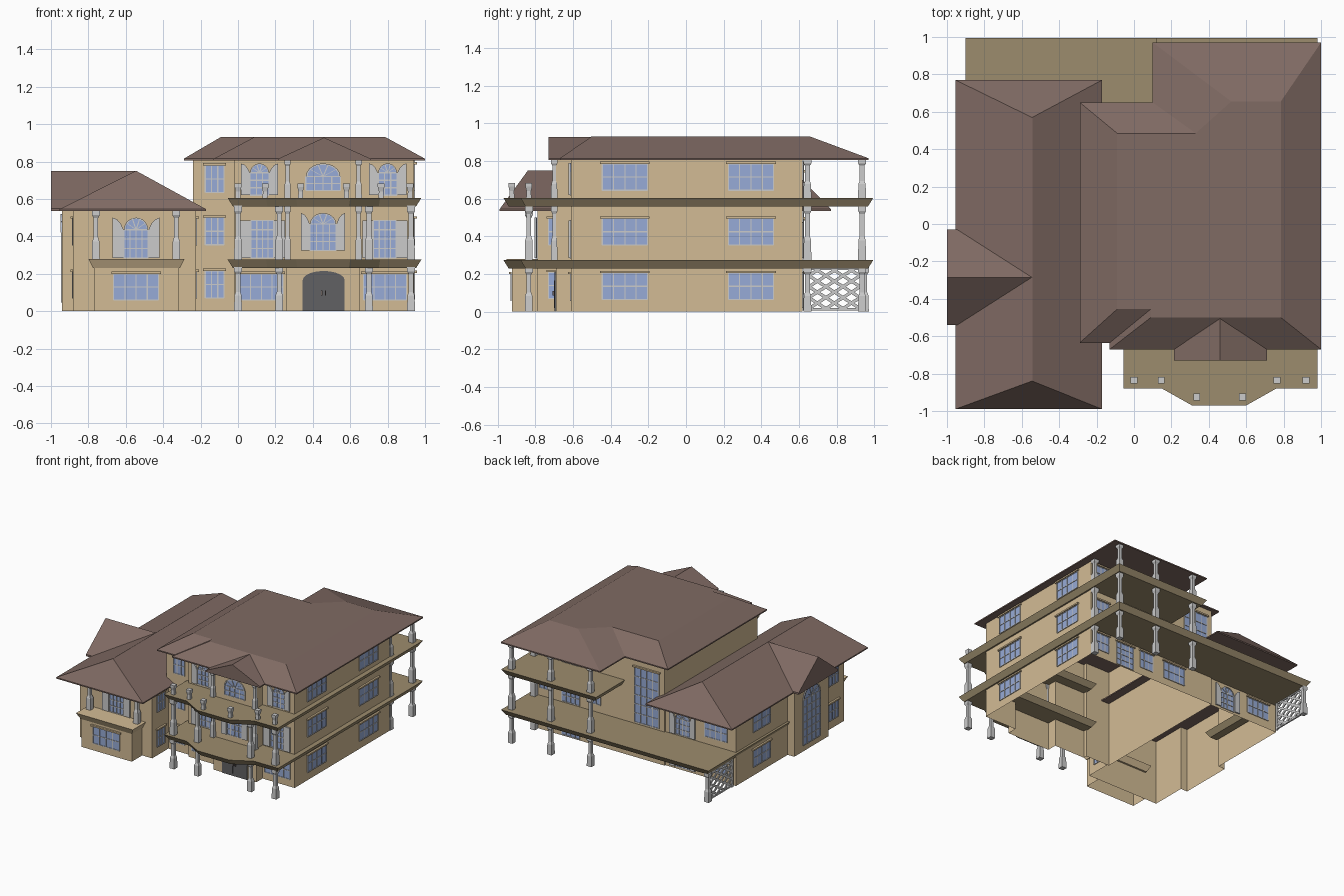
import bpy, bmesh, math
from mathutils import Matrix, Vector

if "Cube" in bpy.data.objects:
    bpy.data.objects.remove(bpy.data.objects["Cube"])

parts = {}
COL = {'wall': (.65, .50, .30), 'roof': (.215, .145, .125), 'deck': (.335, .265, .155),
       'glass': (.31, .41, .68), 'dark': (.12, .12, .125), 'trim': (.15, .12, .11)}


def bm_of(name, mat=None):
    if name not in parts:
        parts[name] = (bmesh.new(), mat)
    return parts[name][0]


def loft(name, mat, a, za, b, zb, caps='bt'):
    """Join a lower outline to an upper outline."""
    bm = bm_of(name, mat)
    lo = [bm.verts.new((x, y, za)) for x, y in a]
    hi = [bm.verts.new((x, y, zb)) for x, y in b]
    n = len(a)
    for i in range(n):
        j = (i + 1) % n
        bm.faces.new((lo[i], lo[j], hi[j], hi[i]))
    if 'b' in caps:
        bm.faces.new(lo[::-1])
    if 't' in caps:
        bm.faces.new(hi)


def prism(name, mat, M, pts, d0, d1):
    """Extrude a (u, v) wall outline from depth d0 to d1 outward."""
    bm = bm_of(name, mat)
    a = [bm.verts.new(M @ Vector((u, -d0, v))) for u, v in pts]
    b = [bm.verts.new(M @ Vector((u, -d1, v))) for u, v in pts]
    n = len(pts)
    for i in range(n):
        j = (i + 1) % n
        bm.faces.new((a[i], a[j], b[j], b[i]))
    bm.faces.new(a[::-1])
    bm.faces.new(b)


def rect(x0, y0, x1, y1):
    return [(x0, y0), (x1, y0), (x1, y1), (x0, y1)]


def inset(poly, d):
    out = []
    for i, p in enumerate(poly):
        p0, p, p1 = Vector(poly[i - 1]), Vector(p), Vector(poly[(i + 1) % len(poly)])
        e, f = (p - p0).normalized(), (p1 - p).normalized()
        n, m = Vector((-e.y, e.x)), Vector((-f.y, f.x))
        out.append(tuple(p + (n + m) * d / (1 + n.dot(m))))
    return out


def at(x, y, z, side):
    ang = {'F': 0, 'R': math.pi / 2, 'B': math.pi, 'L': -math.pi / 2}[side]
    return Matrix.Translation((x, y, z)) @ Matrix.Rotation(ang, 4, 'Z')


def arch(w, h, r, n=10):
    pts = [(-w / 2, 0), (w / 2, 0)]
    return pts + [(w / 2 * math.cos(math.pi * i / n), h - r + r * math.sin(math.pi * i / n)) for i in range(n + 1)]


def window(x, y, z, side, w, h, cols=4, rows=2, rise=0, shutter=0):
    M = at(x, y, z, side)
    t = .006
    spring = h - rise
    shape = arch(w, h, rise) if rise else rect(-w / 2, 0, w / 2, h)
    prism('window_glass', 'glass', M, shape, .001, .003)
    bar = lambda u0, v0, u1, v1, d=.007: prism('window_frames', None, M, rect(u0, v0, u1, v1), .001, d)
    for i in range(cols + 1):
        u = -w / 2 + w * i / cols
        bar(u - t / 2, 0, u + t / 2, spring)
    for i in range(rows + 1):
        v = spring * i / rows
        bar(-w / 2, v - t / 2, w / 2, v + t / 2)
    if rise:
        edge = shape[2:]
        for p, q in zip(edge, edge[1:]):
            k = lambda s: (s[0] * .90, spring + (s[1] - spring) * .90)
            prism('window_frames', None, M, [p, q, k(q), k(p)], .001, .009)
        for p in edge[2:-2:2]:
            prism('window_frames', None, M, [(-.003, spring), (.003, spring), (p[0] + .003, p[1]), (p[0] - .003, p[1])], .001, .007)
    elif not shutter:
        prism('window_lintels', 'wall', M, rect(-w / 2 - .012, h, w / 2 + .012, h + .012), .001, .016)
    # open shutter leaves
    if shutter:
        for s in (-1, 1):
            a, b = s * (w / 2 + .002), s * (w / 2 + shutter)
            pts = [(a, 0), (b, 0), (b, h)]
            if rise:
                pts += [(a + (b - a) * .6, h - rise * .15), (a + (b - a) * .25, h - rise * .5)]
            pts.append((a, spring))
            prism('shutters', None, M, pts, .003, .014)


def column(x, y, z0, z1, r=.021):
    prof = [(0, 1), (.36, .92), (.44, .6), (.84, .6), (.90, 1), (1, 1)]
    sq = lambda k: rect(x - r * k, y - r * k, x + r * k, y + r * k)
    h = z1 - z0
    for i, ((fa, ka), (fb, kb)) in enumerate(zip(prof, prof[1:])):
        loft('columns', None, sq(ka), z0 + fa * h, sq(kb), z0 + fb * h,
             'b' if i == 0 else 't' if i == len(prof) - 2 else '')


# walls
main = [(-.24, -.58), (-.02, -.58), (-.02, -.61), (.26, -.61), (.26, -.69), (.65, -.69),
        (.65, -.61), (.94, -.61), (.94, .62), (-.24, .62)]
loft('main_walls', 'wall', main, 0, main, .812, '')
wing = [(-.88, -.79), (-.225, -.79), (-.225, -.58), (-.24, -.58), (-.24, .61), (-.88, .61),
        (-.88, -.06), (-.94, -.06), (-.94, -.50), (-.88, -.50)]
loft('wing_walls', 'wall', wing, 0, wing, .545, '')
box = rect(-.77, -.925, -.315, -.79)
loft('front_bay', 'wall', box, 0, box, .24, '')

# decks with flared edges
front = [(-.055, -.5), (-.055, -.88), (.15, -.88), (.31, -.97), (.60, -.97), (.76, -.88), (.98, -.88), (.98, .995)]
lower = front + [(-.90, .995), (-.90, -.1), (-.78, -.1), (-.78, .5), (.85, .5), (.85, -.5)]
upper = front + [(.12, .995), (.12, .5), (.85, .5), (.85, -.5)]
for nm, poly, z in (('lower_deck', lower, .23), ('upper_deck', upper, .56)):
    loft(nm, 'deck', inset(poly, .028), z, poly, z + .045)
ledge = rect(-.80, -.955, -.285, -.75)
loft('front_bay_ledge', 'wall', inset(ledge, .025), .23, ledge, .28)

# main roof
eave = [(-.29, -.635), (-.13, -.635), (-.13, -.67), (1, -.67), (1, .97), (.1, .97), (.1, .65), (-.29, .65)]
top = [(-.09, -.455), (.09, -.455), (.09, -.5), (.785, -.5), (.785, .655), (.52, .655), (.33, .485), (-.09, .485)]
loft('main_roof', 'roof', eave, .805, eave, .815, 'b')
loft('main_roof', 'roof', eave, .815, top, .932, 't')
prism('entry_gable', 'roof', at(0, 0, 0, 'F'), [(.215, .805), (.71, .805), (.71, .815), (.46, .928), (.215, .815)], .50, .73)

# wing roof
we = rect(-.955, -.99, -.17, .77)
wr = [(-.546, -.84), (-.544, -.84), (-.544, .57), (-.546, .57)]
loft('wing_roof', 'roof', we, .535, we, .545, 'b')
loft('wing_roof', 'roof', we, .545, wr, .75, 't')
prism('side_gable', 'roof', at(-.545, -.285, 0, 'L'),
      [(-.255, .535), (.255, .535), (.255, .55), (0, .75), (-.255, .55)], 0, .455)

# columns
for x in (0, .22, .70, .925):
    column(x, -.835, 0, .235)
    column(x, -.835, .275, .565)
for x in (.925, .57, .21):
    for z0, z1 in ((0, .235), (.275, .565), (.605, .808)):
        column(x, .935, z0, z1)
for z0, z1 in ((0, .235), (.275, .565), (.605, .808)):
    column(.925, .645, z0, z1)
for x in (.265, .645):
    column(x, -.70, .275, .565, .017)
    column(x, -.70, .605, .808, .017)
for x in (-.76, -.33):
    column(x, -.835, .278, .54)
column(-.865, .95, 0, .235)

# railing posts on the upper deck
for x, y in ((0, -.835), (.145, -.835), (.335, -.925), (.58, -.925), (.765, -.835), (.92, -.835)):
    for r, q, z0, z1 in ((.014, .012, .60, .64), (.012, .018, .64, .665), (.018, .018, .665, .683)):
        loft('railing_posts', None, rect(x - r, y - r, x + r, y + r), z0, rect(x - q, y - q, x + q, y + q), z1)

# lattice screen at the back left end
L = at(-.865, 0, 0, 'L')
y0, y1, z0, z1, sl = .64, .935, .015, .225, .64
for s in (-1, 1):
    for i in range(7):
        c = -.165 + i * .058 if s > 0 else .025 + i * .058
        f = lambda y: s * sl * (y - y0) + c
        ya, yb = sorted(((z0 - c) / (s * sl) + y0, (z1 - c) / (s * sl) + y0))
        ya, yb = max(ya, y0), min(yb, y1)
        if yb - ya > .01:
            prism('lattice', None, L, [(-ya, f(ya) - .010), (-yb, f(yb) - .010), (-yb, f(yb) + .010), (-ya, f(ya) + .010)], -.004, .004)
for r in (rect(-y1, z0 - .008, -y0, z0 + .004), rect(-y1, z1 - .004, -y0, z1 + .008), rect(-y0 - .008, 0, -y0 + .008, .23)):
    prism('lattice', None, L, r, -.006, .006)

# right side windows
for y in (-.325, .345):
    for z in (.065, .355, .645):
        window(.94, y, z, 'R', .24, .14)

# front windows
for x in (.125, .785):
    window(x, -.61, .06, 'F', .23, .14)
for x in (.13, .785):
    window(x, -.61, .285, 'F', .12, .20, 4, 4, 0, .06)
for x in (.115, .80):
    window(x, -.61, .62, 'F', .10, .17, 3, 3, .05, .05)
window(.455, -.69, .325, 'F', .14, .20, 4, 3, .06, .048)
window(.455, -.69, .645, 'F', .185, .145, 4, 2, .07)
for z in (.07, .355, .635):
    window(-.125, -.58, z, 'F', .10, .145, 3, 2)
window(-.545, -.925, .06, 'F', .24, .14)
window(-.545, -.79, .285, 'F', .13, .215, 4, 3, .065, .06)

# entry door
D = at(.458, -.69, 0, 'F')
prism('entry_door', 'dark', D, arch(.225, .215, .05), .001, .008)
for s in (-1, 1):
    prism('door_panels', 'dark', D, rect(s * .055 - .04, .02, s * .055 + .04, .165), .001, .011)
    prism('door_handles', 'trim', D, rect(s * .010 - .003, .085, s * .010 + .003, .11), .001, .018)

# wing side windows
window(-.94, -.28, .05, 'L', .22, .47, 4, 6, .10)
for z in (.07, .355):
    window(-.88, .28, z, 'L', .22, .14)
    window(-.88, -.65, z, 'L', .12, .14, 3, 2)
    window(-.225, -.68, z, 'R', .10, .14, 3, 2)

# back windows and terrace doors
for z, h in ((.01, .19), (.285, .20), (.61, .17)):
    window(.61, .62, z, 'B', .16, h, 4, 4)
    for x in (.83, .40):
        window(x, .62, z + .055, 'B', .12, h - .05, 3, 2)
window(.13, .62, .06, 'B', .2, .14)
window(-.08, .62, .29, 'B', .22, .45, 4, 6)
for z in (.02, .285):
    window(-.40, .61, z, 'B', .13, .19, 4, 3, .06, .05)
    window(-.70, .61, z + .05, 'B', .2, .13)

# turn every part into an object
for name, (bm, mat) in parts.items():
    bmesh.ops.remove_doubles(bm, verts=bm.verts, dist=.00001)
    bmesh.ops.recalc_face_normals(bm, faces=bm.faces)
    me = bpy.data.meshes.new(name)
    bm.to_mesh(me)
    bm.free()
    ob = bpy.data.objects.new(name, me)
    bpy.context.collection.objects.link(ob)
    if mat:
        m = bpy.data.materials.get(mat) or bpy.data.materials.new(mat)
        m.diffuse_color = (*COL[mat], 1)
        m.use_nodes = True
        m.node_tree.nodes["Principled BSDF"].inputs["Base Color"].default_value = m.diffuse_color
        me.materials.append(m)
